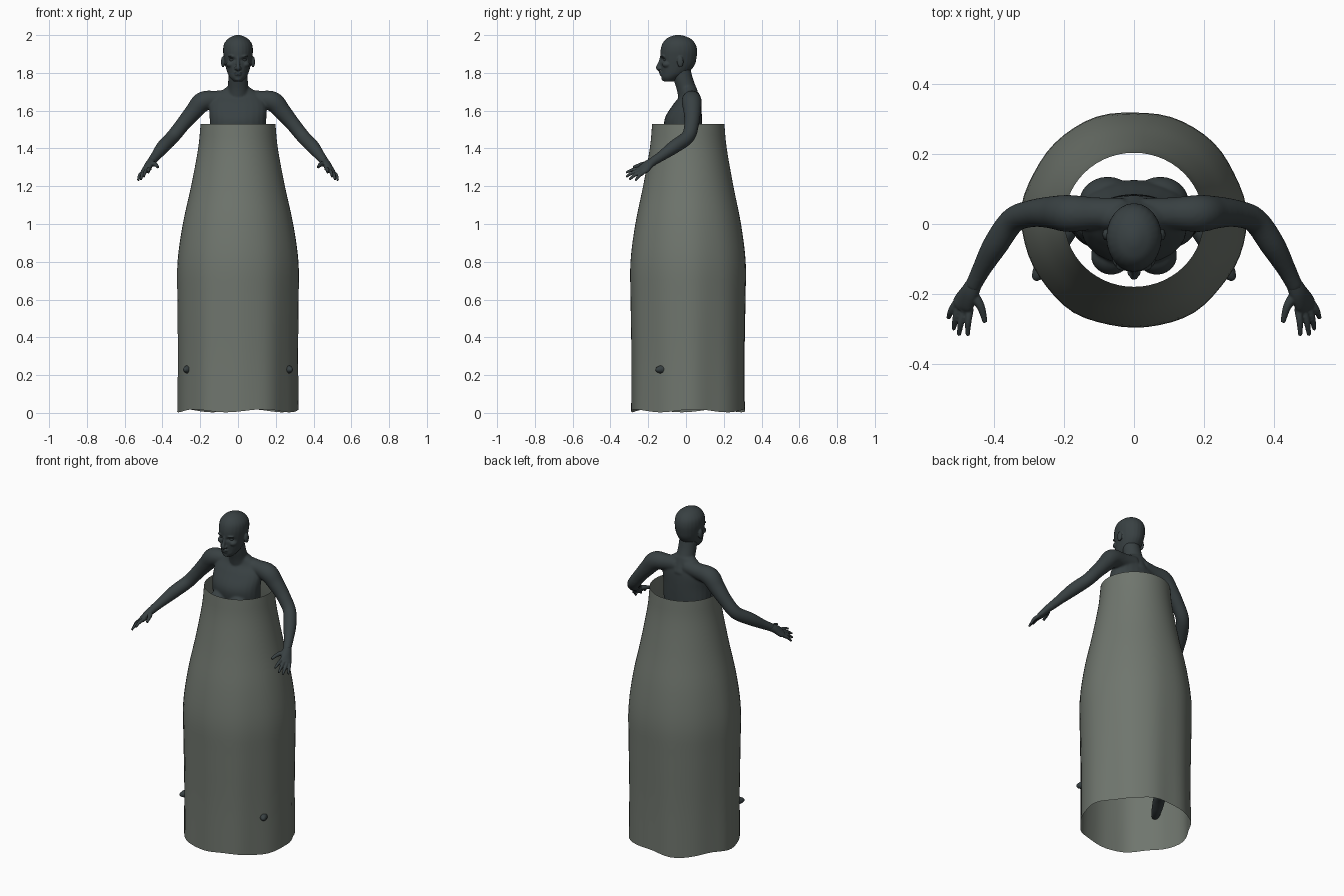
import bpy, bmesh, math
from mathutils import Vector, Matrix

cube = bpy.data.objects.get("Cube")
if cube:
    bpy.data.objects.remove(cube)


def material(name, rgb):
    m = bpy.data.materials.new(name)
    m.use_nodes = True
    m.diffuse_color = (*rgb, 1)
    m.node_tree.nodes["Principled BSDF"].inputs["Base Color"].default_value = (*rgb, 1)
    return m


SKIN = material("dark slate", (0.04, 0.052, 0.055))
CLOTH = material("grey green", (0.16, 0.18, 0.155))


def spline(rows, steps=6):
    """Catmull-Rom interpolation of rows of numbers."""
    rows = [Vector(r) for r in rows]
    rows = [2 * rows[0] - rows[1]] + rows + [2 * rows[-1] - rows[-2]]
    out = []
    for a, b, c, d in zip(rows, rows[1:], rows[2:], rows[3:]):
        for i in range(steps):
            t = i / steps
            out.append(0.5 * (2 * b + (c - a) * t + (2 * a - 5 * b + 4 * c - d) * t**2
                              + (3 * b - a - 3 * c + d) * t**3))
    return out + [rows[-2]]


def loft(bm, rows, upright=False, sides=24):
    """Closed tube through rows of x, y, z, width radius, depth radius."""
    rows = spline([r if len(r) == 5 else (*r, r[3]) for r in rows])
    pts = [Vector(r[:3]) for r in rows]
    rings = []
    for i, r in enumerate(rows):
        rot = Matrix.Identity(3)
        if not upright:
            tangent = pts[min(i + 1, len(pts) - 1)] - pts[max(i - 1, 0)]
            rot = Vector((0, 0, 1)).rotation_difference(tangent).to_matrix()
        ring = []
        for k in range(sides):
            a = math.tau * k / sides
            ring.append(bm.verts.new(pts[i] + rot @ Vector((r[3] * math.cos(a), r[4] * math.sin(a), 0))))
        rings.append(ring)
    for lo, hi in zip(rings, rings[1:]):
        for k in range(sides):
            j = (k + 1) % sides
            bm.faces.new((lo[k], lo[j], hi[j], hi[k]))
    bm.faces.new(rings[0][::-1])
    bm.faces.new(rings[-1])


def ball(bm, centre, size):
    bmesh.ops.create_uvsphere(bm, u_segments=24, v_segments=16, radius=1,
                              matrix=Matrix.Translation(centre) @ Matrix.Diagonal((*size, 1)))


def finish(bm, name, mat, voxel=None, smooth=0):
    mesh = bpy.data.meshes.new(name)
    bm.to_mesh(mesh)
    bm.free()
    mesh.materials.append(mat)
    ob = bpy.data.objects.new(name, mesh)
    bpy.context.collection.objects.link(ob)
    bpy.ops.object.select_all(action="DESELECT")
    ob.select_set(True)
    bpy.context.view_layer.objects.active = ob
    if voxel:
        mod = ob.modifiers.new("Fuse", "REMESH")
        mod.mode, mod.voxel_size = "VOXEL", voxel
        bpy.ops.object.modifier_apply(modifier="Fuse")
        mod = ob.modifiers.new("Soften", "SMOOTH")
        mod.factor, mod.iterations = 0.5, smooth
        bpy.ops.object.modifier_apply(modifier="Soften")
    bpy.ops.object.shade_smooth_by_angle(angle=math.radians(60))
    return ob


# Body: torso, neck, arms, legs and feet fused into one skin
bm = bmesh.new()
loft(bm, [(0, .02, .93, .11, .08), (0, .03, 1.0, .165, .095), (0, .025, 1.08, .16, .09),
          (0, 0, 1.2, .125, .08), (0, -.005, 1.32, .125, .085), (0, -.01, 1.45, .145, .095),
          (0, -.015, 1.55, .15, .1), (0, .005, 1.63, .15, .075), (0, .018, 1.68, .12, .05),
          (0, .015, 1.725, .06, .04)], upright=True)
loft(bm, [(0, .025, 1.64, .06), (0, .005, 1.71, .054), (0, -.015, 1.77, .052), (0, -.03, 1.84, .05)], upright=True)
for s in (1, -1):
    loft(bm, [(s * .03, .03, 1.67, .045), (s * .11, .03, 1.66, .046), (s * .185, .03, 1.648, .053),
              (s * .235, .033, 1.595, .046), (s * .29, .03, 1.53, .039), (s * .345, .01, 1.462, .037),
              (s * .395, -.06, 1.41, .036), (s * .435, -.13, 1.36, .027), (s * .46, -.18, 1.328, .023)])
    ball(bm, (s * .065, -.09, 1.46), (.058, .055, .06))
    ball(bm, (s * .075, .06, 1.0), (.082, .075, .085))
    loft(bm, [(s * .085, .025, 1.0, .085), (s * .1, .01, .85, .08), (s * .13, 0, .64, .052),
              (s * .145, .02, .52, .052), (s * .165, .03, .35, .033), (s * .17, .03, .25, .033)])
    loft(bm, [(s * .155, .055, .24, .025), (s * .185, 0, .25, .034), (s * .23, -.075, .235, .03),
              (s * .268, -.135, .23, .022), (s * .285, -.16, .228, .01)])
finish(bm, "body", SKIN, .006, 6)

# Hands: palm and five fingers
for s, side in ((1, "left"), (-1, "right")):
    bm = bmesh.new()
    loft(bm, [(s * .453, -.165, 1.335, .022), (s * .468, -.195, 1.318, .028, .021),
              (s * .485, -.225, 1.29, .034, .018), (s * .492, -.24, 1.278, .03, .014)])
    for root, tip in (((.467, -.24, 1.293), (.474, -.318, 1.272)), ((.483, -.243, 1.284), (.499, -.317, 1.25)),
                      ((.498, -.238, 1.275), (.514, -.3, 1.235)), ((.509, -.228, 1.27), (.529, -.268, 1.23))):
        a, b = Vector(root), Vector(tip)
        m = a.lerp(b, .5) + Vector((.002, 0, .006))
        loft(bm, [(s * p.x, p.y, p.z, r) for p, r in ((a, .011), (m, .0095), (b, .006))], sides=12)
    loft(bm, [(s * .462, -.195, 1.32, .016), (s * .437, -.235, 1.315, .012),
              (s * .424, -.28, 1.3, .007)], sides=12)
    finish(bm, side + "_hand", SKIN, .003, 3)

# Head: skull, nose, brow, lips, chin and ears
bm = bmesh.new()
loft(bm, [(0, -.09, 1.755, .025, .027), (0, -.08, 1.775, .043, .05), (0, -.06, 1.80, .056, .072),
          (0, -.045, 1.84, .067, .09), (0, -.04, 1.88, .075, .096), (0, -.038, 1.92, .079, .097),
          (0, -.038, 1.955, .073, .087), (0, -.04, 1.982, .051, .063), (0, -.042, 1.997, .022, .027),
          (0, -.042, 2.001, .004, .004)], upright=True)
loft(bm, [(0, -.13, 1.885, .008), (0, -.14, 1.85, .009), (0, -.147, 1.828, .013),
          (0, -.138, 1.818, .011)], sides=12)
ball(bm, (0, -.132, 1.802), (.022, .012, .005))
ball(bm, (0, -.13, 1.792), (.019, .011, .006))
ball(bm, (0, -.112, 1.768), (.022, .018, .013))
for s in (1, -1):
    ball(bm, (s * .027, -.119, 1.888), (.026, .016, .007))
    ball(bm, (s * .04, -.1, 1.845), (.022, .026, .018))
    ball(bm, (s * .012, -.138, 1.823), (.008, .01, .007))
    ball(bm, (s * .08, -.03, 1.858), (.01, .017, .03))
head = finish(bm, "head", SKIN, .004, 4)
# Press in the eye sockets
for v in head.data.vertices:
    if v.co.y < -.06:
        for s in (1, -1):
            dx, dz = (v.co.x - s * .031) / .017, (v.co.z - 1.87) / .009
            v.co.y += .012 * math.exp(-dx * dx - dz * dz)
for s, side in ((1, "left"), (-1, "right")):
    bm = bmesh.new()
    ball(bm, (s * .031, -.108, 1.869), (.014, .011, .009))
    finish(bm, side + "_eye", SKIN)

# Gown: open single-walled tube with soft folds and a wavy hem
bm = bmesh.new()
SIDES = 56
profile = spline([(0, .316), (.3, .314), (.6, .318), (.8, .318), (1.0, .291), (1.2, .248),
                  (1.4, .211), (1.53, .198)], 4)
rings = []
for z, r in profile:
    fold = max(0, 1 - z / 1.3)
    ring = []
    for k in range(SIDES):
        a = math.tau * k / SIDES
        rr = r * (1 + .018 * fold * math.cos(6 * a + .3) + .008 * fold * math.sin(11 * a))
        hem = (.011 + .008 * math.sin(5 * a + 1)) * max(0, 1 - z / .3)
        ring.append(bm.verts.new((rr * math.cos(a), .012 + .965 * rr * math.sin(a), z + hem)))
    rings.append(ring)
for lo, hi in zip(rings, rings[1:]):
    for k in range(SIDES):
        j = (k + 1) % SIDES
        bm.faces.new((lo[k], lo[j], hi[j], hi[k]))
finish(bm, "gown", CLOTH)
